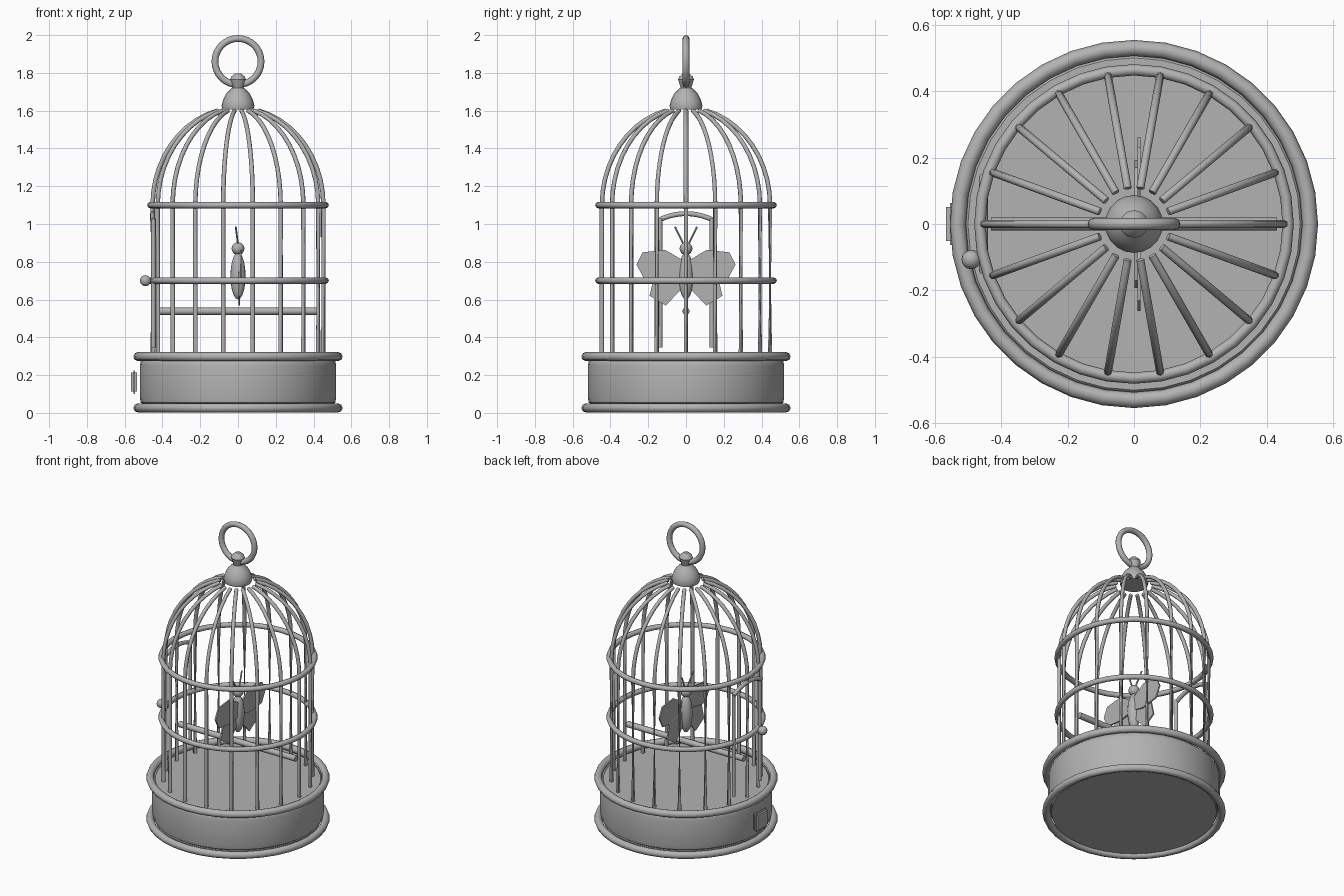
import bpy, bmesh, math
from mathutils import Matrix, Vector

cube = bpy.data.objects.get("Cube")
if cube:
    bpy.data.objects.remove(cube, do_unlink=True)

GREY = (0.45, 0.45, 0.45, 1)
metal = bpy.data.materials.new("grey metal")
metal.use_nodes = True
metal.diffuse_color = GREY
metal.node_tree.nodes["Principled BSDF"].inputs["Base Color"].default_value = GREY


def finish(name, bm, smooth=40):
    """Turn a bmesh into a named object with the grey material."""
    bmesh.ops.recalc_face_normals(bm, faces=bm.faces)
    mesh = bpy.data.meshes.new(name)
    bm.to_mesh(mesh)
    bm.free()
    mesh.materials.append(metal)
    obj = bpy.data.objects.new(name, mesh)
    bpy.context.collection.objects.link(obj)
    if smooth:
        bpy.ops.object.select_all(action="DESELECT")
        obj.select_set(True)
        bpy.context.view_layer.objects.active = obj
        bpy.ops.object.shade_smooth_by_angle(angle=math.radians(smooth))
    return obj


def lathe(name, profile, sides, smooth=40):
    """Spin a closed (radius, height) profile around z."""
    bm = bmesh.new()
    verts = [bm.verts.new((r, 0, z)) for r, z in profile]
    edges = [bm.edges.new(pair) for pair in zip(verts, verts[1:])]
    bmesh.ops.spin(bm, geom=verts + edges, cent=(0, 0, 0), axis=(0, 0, 1),
                   angle=math.tau, steps=sides)
    bmesh.ops.remove_doubles(bm, verts=bm.verts, dist=0.0005)
    return finish(name, bm, smooth)


def hoop(name, radius, tube, z, sides=36):
    steps = [math.tau * i / 8 for i in range(9)]
    return lathe(name, [(radius + tube * math.cos(a), z + tube * math.sin(a))
                        for a in steps], sides, 50)


def rod(name, points, radius, sides=8):
    """Sweep a round section along a path."""
    pts = [Vector(p) for p in points]
    bm = bmesh.new()
    rings = []
    for i, p in enumerate(pts):
        along = pts[min(i + 1, len(pts) - 1)] - pts[max(i - 1, 0)]
        turn = along.to_track_quat("Z", "Y")
        rings.append([bm.verts.new(p + turn @ Vector((radius * math.cos(a), radius * math.sin(a), 0)))
                      for a in (math.tau * k / sides for k in range(sides))])
    for low, high in zip(rings, rings[1:]):
        for k in range(sides):
            n = (k + 1) % sides
            bm.faces.new((low[k], low[n], high[n], high[k]))
    bm.faces.new(rings[0])
    bm.faces.new(rings[-1])
    return finish(name, bm, 50)


def ball(name, centre, size):
    bm = bmesh.new()
    bmesh.ops.create_uvsphere(bm, u_segments=16, v_segments=10, radius=1,
                              matrix=Matrix.Translation(centre) @ Matrix.Diagonal((*size, 1)))
    return finish(name, bm)


def plate(name, outline, x, thickness):
    """Thin flat sheet facing x from a (y, z) outline."""
    bm = bmesh.new()
    face = bm.faces.new([bm.verts.new((x - thickness / 2, y, z)) for y, z in outline])
    top = bmesh.ops.extrude_face_region(bm, geom=[face])["geom"]
    bmesh.ops.translate(bm, vec=(thickness, 0, 0),
                        verts=[v for v in top if isinstance(v, bmesh.types.BMVert)])
    return finish(name, bm, 0)


# Base drum with rounded edges and its two rims
lathe("base", [(0, 0.02), (0.5, 0.02), (0.5, 0.045), (0.515, 0.055), (0.52, 0.08), (0.52, 0.25),
               (0.515, 0.275), (0.5, 0.29), (0, 0.29)], 36)
hoop("bottom_rim", 0.53, 0.024, 0.026)
hoop("top_rim", 0.53, 0.024, 0.298)

# Cage bars: straight sides bending into an elliptical dome
BARS, R, SHOULDER, DOME = 18, 0.452, 1.1, 0.515
for i in range(BARS):
    a = math.tau * i / BARS
    path = [(R, 0.285), (R, SHOULDER)]
    path += [(R * math.cos(t), SHOULDER + DOME * math.sin(t))
             for t in (math.radians(76) * k / 10 for k in range(1, 11))]
    rod(f"cage_bar_{i + 1}", [(r * math.cos(a), r * math.sin(a), z) for r, z in path], 0.012)
hoop("middle_hoop", 0.464, 0.017, 0.7)
hoop("upper_hoop", 0.464, 0.017, SHOULDER)

# Cap, neck and hanging ring
lathe("cap", [(0, 1.605), (0.082, 1.605), (0.087, 1.625), (0.08, 1.655), (0.062, 1.69),
              (0.032, 1.72), (0, 1.72)], 20)
lathe("neck", [(0, 1.715), (0.026, 1.715), (0.042, 1.765), (0.036, 1.78), (0.015, 1.798),
               (0, 1.798)], 12, 30)
ring = hoop("hanging_ring", 0.122, 0.018, 0, 32)
ring.rotation_euler.x = math.pi / 2
ring.location.z = 1.86

# Arched door with its knob
for side, word in ((-1, "front"), (1, "back")):
    rod(f"door_post_{word}", [(-0.448, side * 0.137, 0.345), (-0.448, side * 0.137, 1.03)], 0.012)
rod("door_arch", [(-0.453, 0.145 * s, 1.02 + 0.035 * (1 - s * s))
                  for s in (k / 5 for k in range(-5, 6))], 0.013)
ball("door_knob", (-0.49, -0.107, 0.7), (0.029, 0.029, 0.029))

# Blank plaque on the side of the base
bm = bmesh.new()
bmesh.ops.create_cube(bm, size=1, matrix=Matrix.Translation((-0.55, 0, 0.163))
                      @ Matrix.Diagonal((0.032, 0.126, 0.125, 1)))
bmesh.ops.bevel(bm, geom=bm.edges[:], offset=0.012, segments=2, affect="EDGES")
finish("plaque", bm)

# Perch
rod("perch", [(-0.43, 0, 0.538), (0.43, 0, 0.538)], 0.02)

# Butterfly
ball("butterfly_body", (0, 0, 0.725), (0.04, 0.04, 0.125))
ball("butterfly_head", (0, 0, 0.87), (0.034, 0.034, 0.034))
upper = [(0.02, 0.81), (0.11, 0.863), (0.23, 0.85), (0.262, 0.785), (0.225, 0.715),
         (0.1, 0.70), (0.02, 0.72)]
lower = [(0.02, 0.75), (0.17, 0.715), (0.193, 0.62), (0.107, 0.568), (0.02, 0.66)]
for side, word in ((-1, "front"), (1, "back")):
    plate(f"upper_wing_{word}", [(side * y, z) for y, z in upper], 0.015, 0.009)
    plate(f"lower_wing_{word}", [(side * y, z) for y, z in lower], 0.006, 0.009)
    rod(f"antenna_{word}", [(0, side * 0.012, 0.89), (-0.012, side * 0.058, 0.985)], 0.005, 6)
